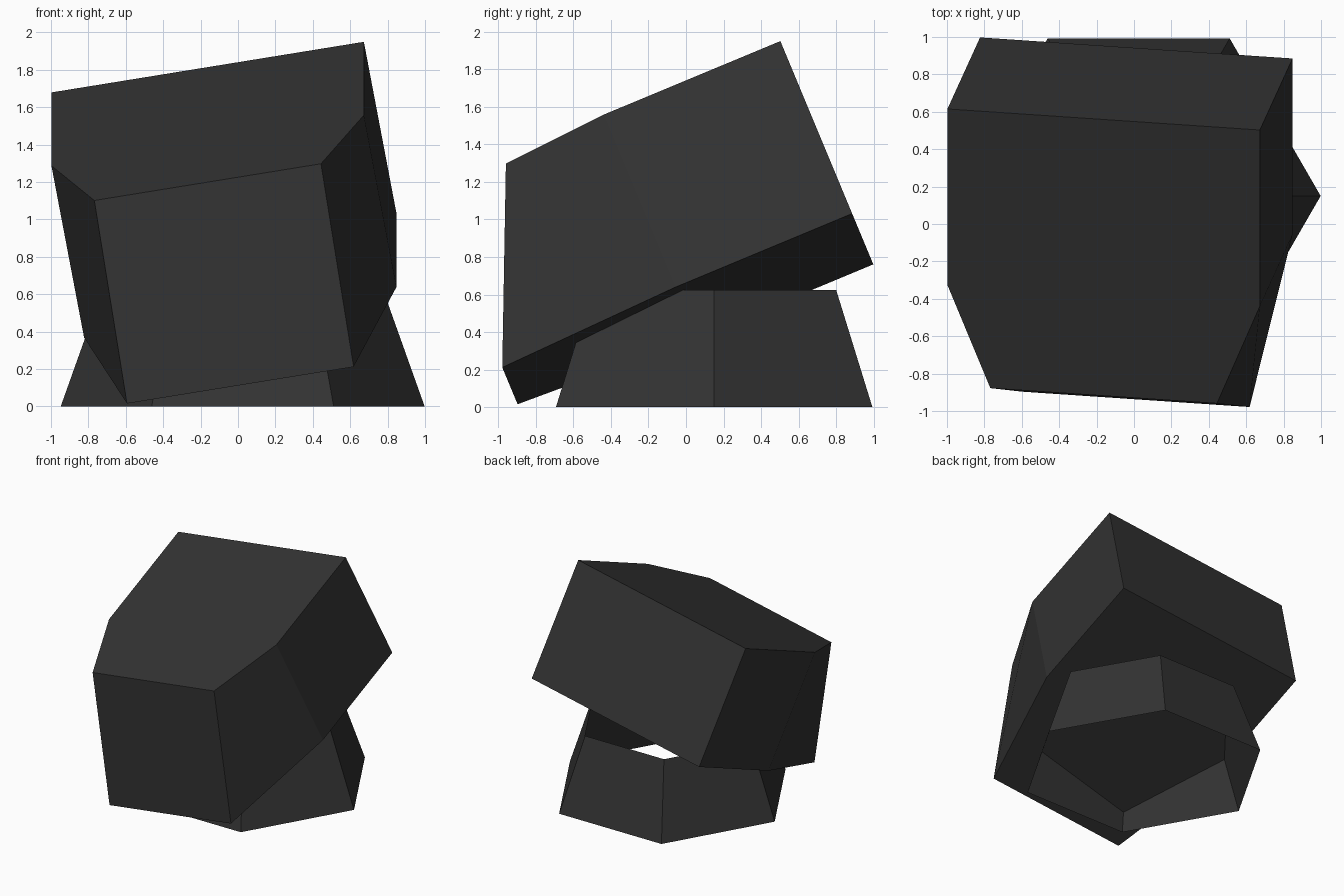
import bpy, bmesh, math
from mathutils import Matrix, Vector

if "Cube" in bpy.data.objects:
    bpy.data.objects.remove(bpy.data.objects["Cube"])

dark = bpy.data.materials.new("dark grey")
dark.diffuse_color = (0.033, 0.033, 0.033, 1)
dark.use_nodes = True
dark.node_tree.nodes["Principled BSDF"].inputs["Base Color"].default_value = dark.diffuse_color


def finish(name, bm):
    bmesh.ops.recalc_face_normals(bm, faces=bm.faces)
    mesh = bpy.data.meshes.new(name)
    bm.to_mesh(mesh)
    bm.free()
    mesh.materials.append(dark)
    obj = bpy.data.objects.new(name, mesh)
    bpy.context.collection.objects.link(obj)
    return obj


# Head block: box that narrows to a sloping front, lofted from back to front
# each section: half width, depth at the top, depth at the bottom
sections = [(0.848, 0, 0), (0.848, 1.02, 1.02), (0.615, 1.60, 2.035)]
half_height = 0.505
bm = bmesh.new()
rings = []
for w, top, low in sections:
    rings.append([bm.verts.new(p) for p in (
        (-w, -top, half_height), (w, -top, half_height),
        (w, -low, -half_height), (-w, -low, -half_height))])
for a, b in zip(rings, rings[1:]):
    for i in range(4):
        j = (i + 1) % 4
        bm.faces.new((a[i], a[j], b[j], b[i]))
bm.faces.new(rings[0])
bm.faces.new(rings[-1])
head = finish("head_block", bm)
head.matrix_world = (Matrix.Translation((-0.075, 0.75, 1.355))
                     @ Matrix.Rotation(math.radians(22.6), 4, 'X')
                     @ Matrix.Rotation(math.radians(-9.95), 4, 'Y'))

# Collar: six-sided tapered tube, open at both ends
bm = bmesh.new()
bmesh.ops.create_cone(bm, cap_ends=False, segments=6, radius1=0.973,
                      radius2=0.75, depth=0.625)
# turn so that corners point along x
corner = max(bm.verts, key=lambda v: v.co.x).co
turn = -math.atan2(corner.y, corner.x)
bmesh.ops.rotate(bm, verts=bm.verts, cent=Vector(),
                 matrix=Matrix.Rotation(turn, 3, 'Z'))
collar = finish("neck_collar", bm)
collar.location = (0.025, 0.15, 0.3125)
